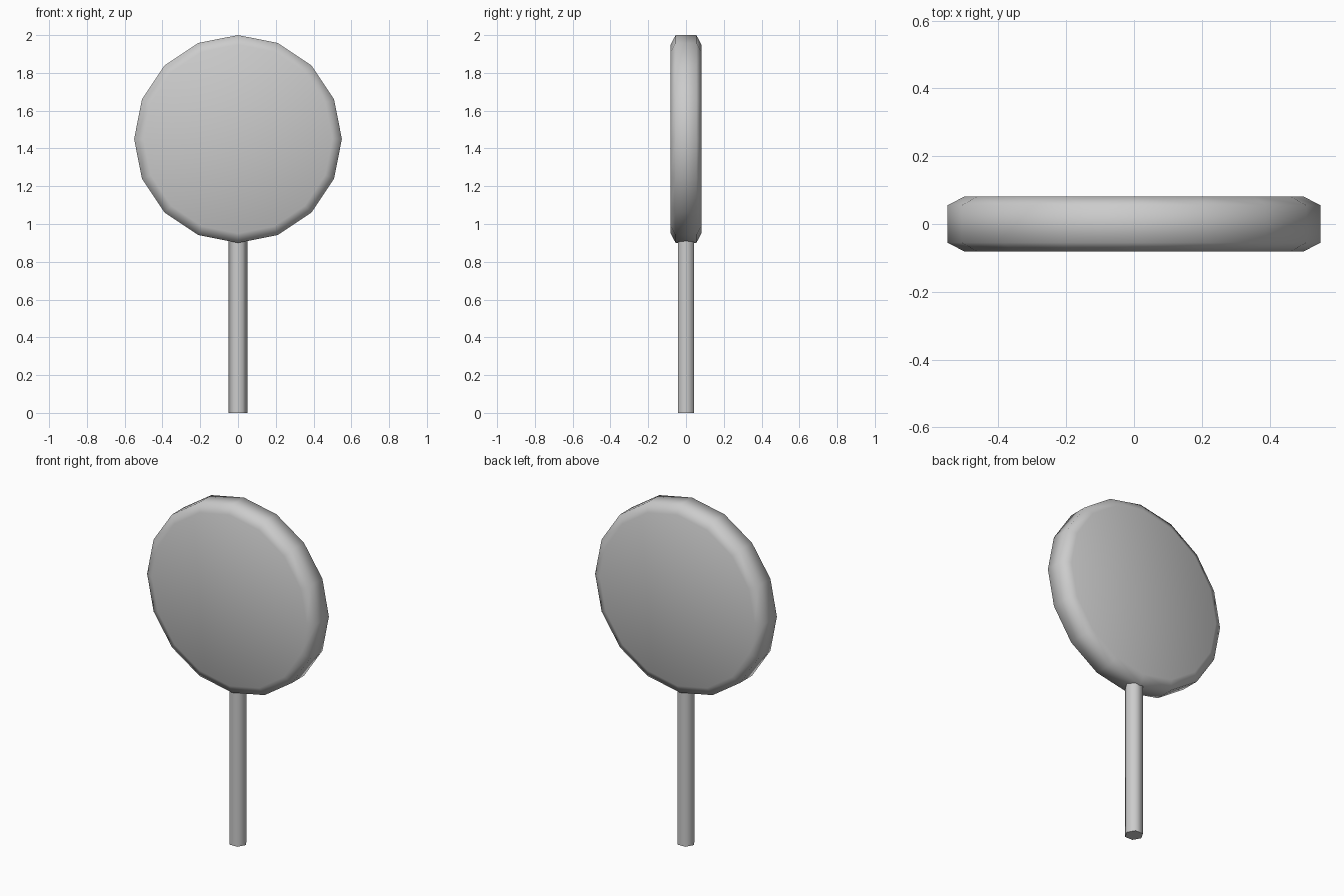
import bpy, bmesh
from math import cos, sin, tau, radians

if "Cube" in bpy.data.objects:
    bpy.data.objects.remove(bpy.data.objects["Cube"])


def lathe(name, profile, sides, place, angle=None):
    """Stack rings of (radius, height) into a capped solid; place maps to xyz."""
    bm = bmesh.new()
    rings = [[bm.verts.new(place(r * cos(tau * i / sides), r * sin(tau * i / sides), h))
              for i in range(sides)] for r, h in profile]
    for a, b in zip(rings, rings[1:]):
        for i in range(sides):
            j = (i + 1) % sides
            bm.faces.new((a[i], a[j], b[j], b[i]))
    bm.faces.new(rings[0][::-1])
    bm.faces.new(rings[-1])
    bmesh.ops.recalc_face_normals(bm, faces=bm.faces)
    mesh = bpy.data.meshes.new(name)
    bm.to_mesh(mesh)
    bm.free()
    obj = bpy.data.objects.new(name, mesh)
    bpy.context.collection.objects.link(obj)
    bpy.ops.object.select_all(action='DESELECT')
    obj.select_set(True)
    bpy.context.view_layer.objects.active = obj
    if angle:
        bpy.ops.object.shade_smooth_by_angle(angle=angle)
    else:
        bpy.ops.object.shade_smooth()
    return obj


# Round head: 16-sided disc with chamfered rims, facing front and back
lathe("disc_head", [(0.5, -0.081), (0.55, -0.055), (0.55, 0.055), (0.5, 0.081)],
      16, lambda u, v, h: (u, h, 1.45 + v))

# Hexagonal stick running up into the head
lathe("stick", [(0.05, 0), (0.05, 0.95)], 6, lambda u, v, h: (u, v, h), radians(65))
